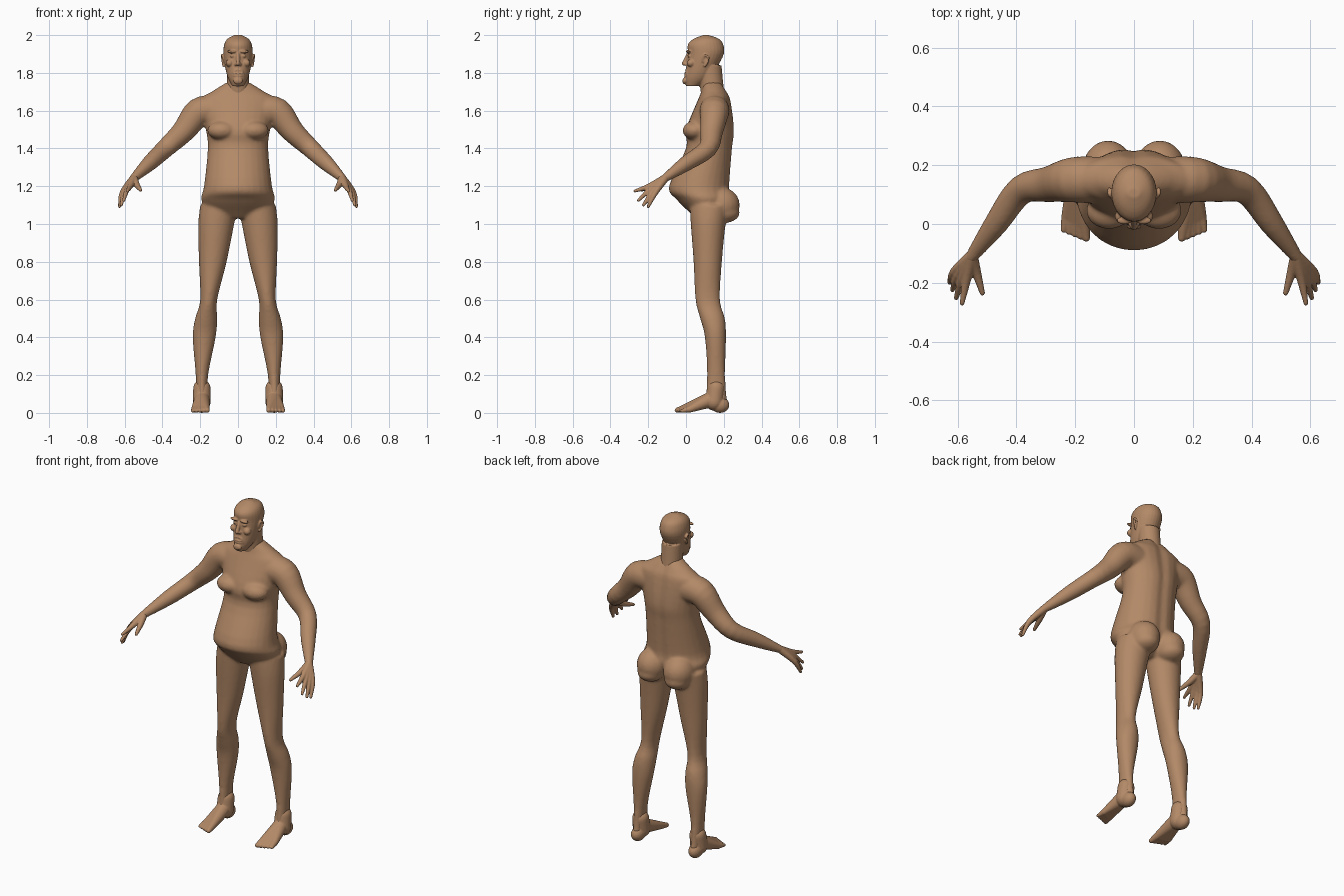
import bpy, bmesh, math
from mathutils import Vector, Matrix

SIDES = 28
COLOUR = (0.45, 0.25, 0.135, 1)

if "Cube" in bpy.data.objects:
    bpy.data.objects.remove(bpy.data.objects["Cube"])

skin = bpy.data.materials.new("tan skin")
skin.use_nodes = True
skin.diffuse_color = COLOUR
skin.node_tree.nodes["Principled BSDF"].inputs["Base Color"].default_value = COLOUR


def flow(rows, steps=4):
    """Smooth curve through a few rows of values, for profiles and paths."""
    last = len(rows) - 1
    for k in range(last):
        before, start, end, after = (rows[min(max(k + offset, 0), last)] for offset in (-1, 0, 1, 2))
        for step in range(steps):
            t = step / steps
            yield [b + t / 2 * (c - a + t * (2 * a - 5 * b + 4 * c - d + t * (3 * (b - c) + d - a)))
                   for a, b, c, d in zip(before, start, end, after)]
    yield list(rows[last])


def circle():
    for i in range(SIDES):
        angle = math.tau * i / SIDES
        yield math.cos(angle), math.sin(angle)


def loft(bm, rings):
    """Bridge rings of points and cap both ends."""
    rows = [[bm.verts.new(point) for point in ring] for ring in rings]
    for lower, upper in zip(rows, rows[1:]):
        for i in range(SIDES):
            bm.faces.new((lower[i - 1], lower[i], upper[i], upper[i - 1]))
    bm.faces.new(reversed(rows[0]))
    bm.faces.new(rows[-1])


def column(bm, sections, groove=0):
    """Upright loft; each section is height, left edge, right edge, front, back."""
    rings = []
    for z, left, right, front, back in flow(sections):
        ring = []
        for c, s in circle():
            x = (left + right + (right - left) * c) / 2
            y = (front + back + (back - front) * s) / 2
            spine = groove * max(s, 0) * math.exp(-(x / 0.03) ** 2)
            ring.append((x, y - spine, z))
        rings.append(ring)
    loft(bm, rings)


def centred(sections):
    """Sections given as height, half width, front, back."""
    return [(z, -half, half, front, back) for z, half, front, back in sections]


def ball(bm, centre, size):
    place = Matrix.Translation(centre) @ Matrix.Diagonal((*size, 1))
    bmesh.ops.create_uvsphere(bm, u_segments=20, v_segments=12, radius=1, matrix=place)


def tube(bm, *path):
    """Round limb with rounded ends; each stop is x, y, z, radius."""
    stops = list(flow(path))
    points = [Vector(stop[:3]) for stop in stops]
    radii = [stop[3] for stop in stops]
    rings = []
    for k, point in enumerate(points):
        along = points[min(k + 1, len(points) - 1)] - points[max(k - 1, 0)]
        across = along.cross(Vector((0.3, 0.2, 1))).normalized()
        other = along.normalized().cross(across)
        rings.append([point + radii[k] * (across * c + other * s) for c, s in circle()])
    loft(bm, rings)
    for end in (0, -1):
        ball(bm, points[end], [radii[end]] * 3)


def mix(a, b, t):
    return [p + (q - p) * t for p, q in zip(a, b)]


def mirror(bm):
    copy = bmesh.ops.duplicate(bm, geom=bm.verts[:] + bm.edges[:] + bm.faces[:])["geom"]
    for item in copy:
        if isinstance(item, bmesh.types.BMVert):
            item.co.x *= -1
    faces = [item for item in copy if isinstance(item, bmesh.types.BMFace)]
    bmesh.ops.reverse_faces(bm, faces=faces)


def finish(bm, name, voxel, smoothing):
    """Fuse the overlapping volumes into one smooth surface."""
    mesh = bpy.data.meshes.new(name)
    bm.to_mesh(mesh)
    bm.free()
    mesh.materials.append(skin)
    part = bpy.data.objects.new(name, mesh)
    bpy.context.collection.objects.link(part)
    fuse = part.modifiers.new("fuse", "REMESH")
    fuse.mode = "VOXEL"
    fuse.voxel_size = voxel
    fuse.use_smooth_shade = True
    soften = part.modifiers.new("soften", "SMOOTH")
    soften.factor = 0.5
    soften.iterations = smoothing


# Body: one leg, arm, buttock and breast, mirrored around the trunk
bm = bmesh.new()
column(bm, [(1.1, 0, .2, .02, .23), (1, .02, .21, .025, .21), (.8, .06, .207, .04, .19),
            (.6, .11, .2, .05, .18), (.5, .11, .227, .075, .206), (.4, .118, .24, .1, .212),
            (.2, .158, .224, .112, .207), (.05, .163, .22, .1, .22)])
tube(bm, (.13, .15, 1.6, .08), (.21, .15, 1.59, .077), (.29, .135, 1.49, .061),
     (.385, .115, 1.4, .05), (.47, 0, 1.32, .041), (.555, -.115, 1.24, .022))
ball(bm, (.088, .185, 1.1), (.088, .1, .095))
ball(bm, (.09, .2, 1.06), (.075, .085, .055))
ball(bm, (.085, .045, 1.495), (.078, .063, .05))
mirror(bm)
trunk = [(1.75, .06, .09, .19), (1.7, .14, .08, .22), (1.65, .2, .06, .24), (1.5, .17, 0, .26),
         (1.4, .16, 0, .25), (1.2, .18, -.09, .235), (1.13, .195, -.05, .24),
         (1.06, .15, .02, .2), (1.03, .06, .05, .17)]
column(bm, centred(trunk), groove=.012)
finish(bm, "body", voxel=.008, smoothing=9)

# Hands: a fan of palm bones ending in fingers, plus the thumb
bm = bmesh.new()
wrist = (.552, -.11, 1.243, .021)
fingertips = [(.585, -.27, 1.175, .008), (.605, -.252, 1.125, .008),
              (.618, -.225, 1.1, .008), (.627, -.2, 1.092, .008)]
for i, fingertip in enumerate(fingertips):
    knuckle = mix((.571, -.195, 1.2, .015), (.612, -.163, 1.165, .015), i / 3)
    tube(bm, wrist, knuckle, fingertip)
tube(bm, wrist, (.536, -.165, 1.208, .016), (.516, -.235, 1.18, .009))
mirror(bm)
finish(bm, "hands", voxel=.004, smoothing=2)

# Feet: heel, ankle, instep fan and toes
bm = bmesh.new()
ball(bm, (.192, .18, .042), (.037, .05, .042))
tube(bm, (.191, .16, .13, .046), (.192, .15, .06, .048))
instep = (.191, .13, .07, .042)
for i in range(5):
    joint = mix((.17, -.005, .026, .021), (.23, .022, .02, .018), i / 4)
    toe_tip = mix((.163, -.047, .014, .0135), (.24, -.02, .011, .0095), i / 4)
    tube(bm, instep, joint)
    tube(bm, joint, toe_tip)
mirror(bm)
finish(bm, "feet", voxel=.004, smoothing=3)

# Head: mirrored brows, eyes, cheeks, nostrils, moustache folds and ears
bm = bmesh.new()
ball(bm, (.033, .012, 1.913), (.026, .013, .008))
ball(bm, (.03, .018, 1.89), (.013, .01, .009))
ball(bm, (.045, .026, 1.852), (.02, .022, .02))
ball(bm, (.011, 0, 1.845), (.009, .01, .008))
tube(bm, (.008, .002, 1.815, .007), (.022, .005, 1.806, .007), (.029, .008, 1.785, .005))
tube(bm, (.073, .088, 1.862, .005), (.084, .1, 1.895, .006), (.084, .12, 1.875, .006),
     (.076, .1, 1.838, .007))
ball(bm, (.074, .105, 1.867), (.007, .015, .025))
mirror(bm)

# Skull, neck, nose, chin and lips on the centre line
skull = [(1.73, .03, 0, .07), (1.77, .052, -.008, .13), (1.82, .066, 0, .16), (1.9, .077, .01, .2),
         (1.95, .073, .01, .197), (1.98, .056, .04, .175), (2, .02, .09, .12)]
column(bm, centred(skull))
column(bm, centred([(1.66, .07, .085, .215), (1.72, .06, .075, .2), (1.84, .06, .06, .188)]))
tube(bm, (0, .012, 1.9, .009), (0, -.01, 1.85, .012))
ball(bm, (0, -.007, 1.758), (.026, .012, .018))
for lip in (1.797, 1.785):
    ball(bm, (0, -.001, lip), (.026, .009, .005))
finish(bm, "head", voxel=.004, smoothing=2)
